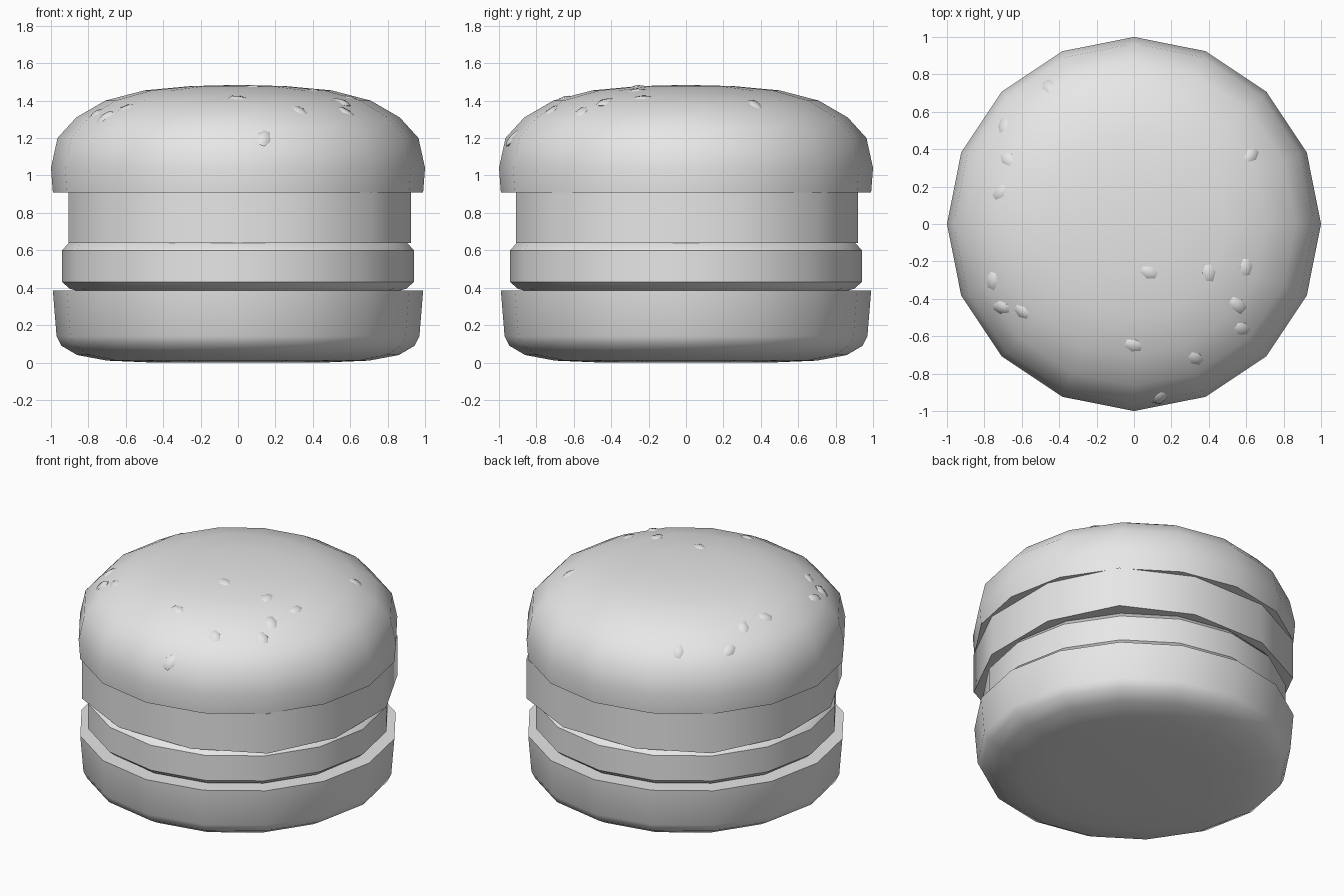
import bpy, bmesh, math, random
from mathutils import Vector, Matrix
from mathutils.bvhtree import BVHTree

random.seed(4)
SIDES = 16

if "Cube" in bpy.data.objects:
    bpy.data.objects.remove(bpy.data.objects["Cube"], do_unlink=True)

grey = bpy.data.materials.new("plain_grey")
grey.use_nodes = True
COLOUR = (0.8, 0.8, 0.8, 1)
grey.diffuse_color = COLOUR
grey.node_tree.nodes["Principled BSDF"].inputs["Base Color"].default_value = COLOUR


def finish(name, bm, angle=40):
    """Turn a bmesh into a smooth-shaded object."""
    bmesh.ops.recalc_face_normals(bm, faces=bm.faces[:])
    mesh = bpy.data.meshes.new(name)
    bm.to_mesh(mesh)
    bm.free()
    mesh.materials.append(grey)
    obj = bpy.data.objects.new(name, mesh)
    bpy.context.scene.collection.objects.link(obj)
    bpy.ops.object.select_all(action="DESELECT")
    obj.select_set(True)
    bpy.context.view_layer.objects.active = obj
    bpy.ops.object.shade_smooth_by_angle(angle=math.radians(angle))
    return obj


def stack(name, outline, profile, angle=40):
    """Loft an outline through (scale, height) rings and cap both ends."""
    bm = bmesh.new()
    rings = [[bm.verts.new((x * s, y * s, z)) for x, y in outline] for s, z in profile]
    n = len(outline)
    for low, high in zip(rings, rings[1:]):
        for i in range(n):
            j = (i + 1) % n
            bm.faces.new((low[i], low[j], high[j], high[i]))
    bm.faces.new(rings[0][::-1])
    bm.faces.new(rings[-1])
    return finish(name, bm, angle)


circle = [(math.cos(math.tau * i / SIDES), math.sin(math.tau * i / SIDES))
          for i in range(SIDES)]

# Buns and rounded patty
stack("bottom_bun", circle, [(0.46, 0.0), (0.70, 0.01), (0.86, 0.04), (0.945, 0.09),
                             (0.97, 0.14), (0.99, 0.385)])
stack("patty", circle, [(0.82, 0.37), (0.90, 0.395), (0.94, 0.43), (0.94, 0.60),
                        (0.905, 0.64), (0.84, 0.66)])
top_bun = stack("top_bun", circle, [(0.99, 0.91), (1.0, 1.04), (0.965, 1.20), (0.865, 1.31),
                                    (0.71, 1.40), (0.50, 1.455), (0.25, 1.478), (0.05, 1.483)])

# Squarish slice with softened corners
quarter = [Vector((0.915, -0.27)), Vector((0.915, 0.27)), Vector((0.70, 0.70))]
slice_outline = [Matrix.Rotation(math.pi / 2 * k, 2) @ p for k in range(4) for p in quarter]
slice_obj = stack("thick_slice", slice_outline, [(1, 0.64), (1, 0.91)])
slice_obj.location = (0.01, 0.005, 0)

# Seeds pressed into the top bun
bun_tree = BVHTree.FromObject(top_bun, bpy.context.evaluated_depsgraph_get())
seed_spots = [(-0.46, 0.74), (-0.70, 0.53), (-0.72, 0.17), (-0.72, -0.45), (-0.60, -0.47),
              (0.08, -0.26), (0.0, -0.65), (0.33, -0.72), (0.58, -0.56), (0.55, -0.43),
              (0.60, -0.23), (0.63, 0.37), (0.14, -0.93), (0.40, -0.26), (-0.68, 0.35),
              (-0.76, -0.30)]
bm = bmesh.new()
for x, y in seed_spots:
    hit, normal, _, _ = bun_tree.ray_cast(Vector((x, y, 3)), Vector((0, 0, -1)))
    if hit is None:
        continue
    place = (Matrix.Translation(hit - normal * 0.012)
             @ normal.to_track_quat("Z", "Y").to_matrix().to_4x4()
             @ Matrix.Rotation(random.uniform(0, math.tau), 4, "Z")
             @ Matrix.Diagonal((0.065, 0.045, 0.02, 1)))
    bmesh.ops.create_uvsphere(bm, u_segments=6, v_segments=4, radius=1, matrix=place)
finish("seeds", bm, 60)
